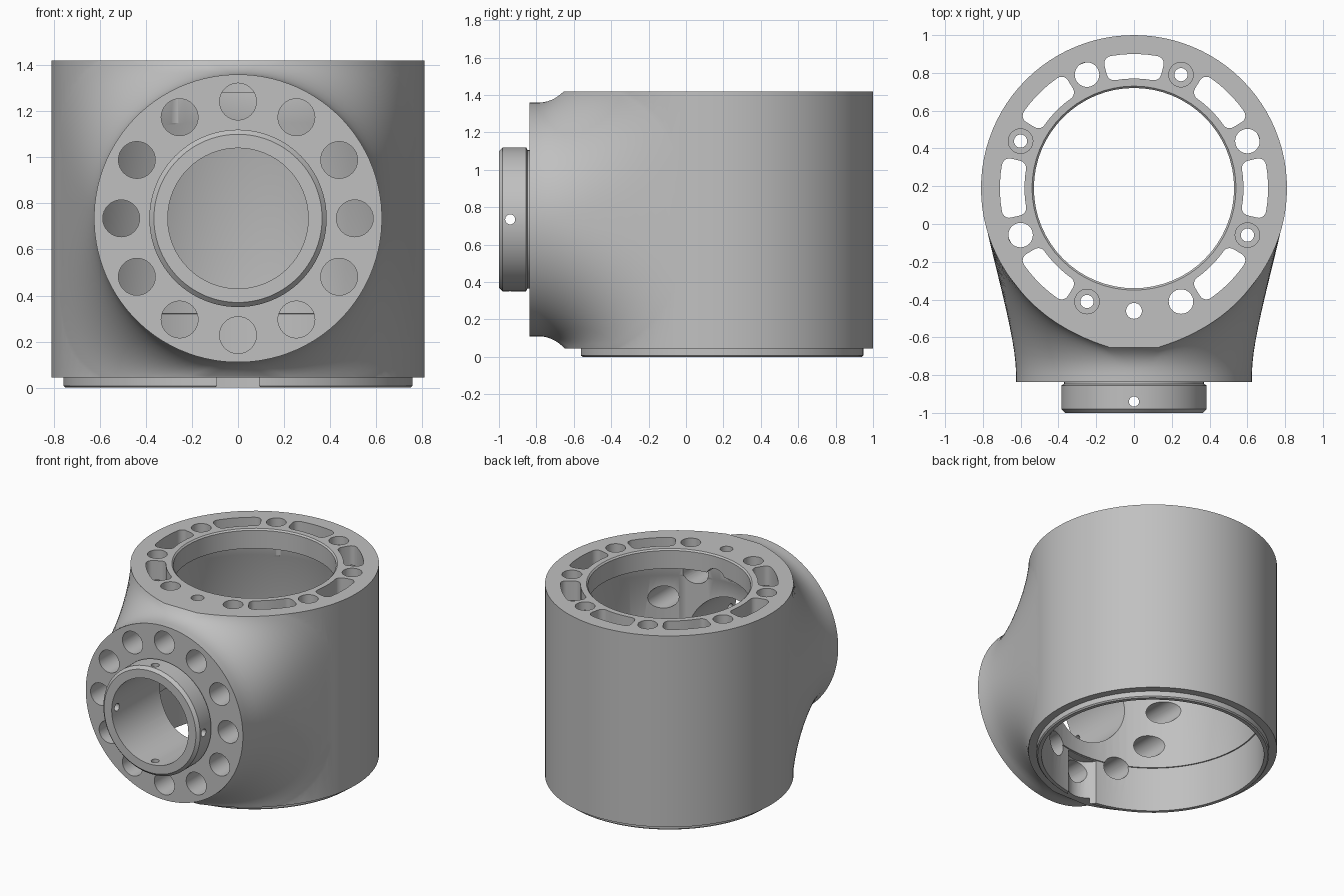
import bpy, bmesh, math
from math import sin, cos, pi, sqrt, radians
from mathutils import Vector

if "Cube" in bpy.data.objects:
    bpy.data.objects.remove(bpy.data.objects["Cube"])

grey = bpy.data.materials.new("machined_grey")
grey.use_nodes = True
colour = (0.53, 0.53, 0.53, 1)
grey.diffuse_color = colour
grey.node_tree.nodes["Principled BSDF"].inputs["Base Color"].default_value = colour

CY, MID = 0.19, 0.735          # barrel axis (y) and flange axis (z)
TOP, BASE, R = 1.42, 0.045, 0.81


def skin(name, rings):
    """Closed solid through a list of equal-length rings."""
    bm = bmesh.new()
    loops = [[bm.verts.new(p) for p in ring] for ring in rings]
    n = len(loops[0])
    for a, b in zip(loops, loops[1:]):
        for i in range(n):
            j = (i + 1) % n
            bm.faces.new((a[i], a[j], b[j], b[i]))
    bm.faces.new(loops[0])
    bm.faces.new(loops[-1])
    bmesh.ops.recalc_face_normals(bm, faces=bm.faces[:])
    mesh = bpy.data.meshes.new(name)
    bm.to_mesh(mesh)
    bm.free()
    mesh.materials.append(grey)
    obj = bpy.data.objects.new(name, mesh)
    bpy.context.collection.objects.link(obj)
    return obj


def lathe(name, profile, centre=(0, 0, 0), axis="z", seg=96):
    """Turned solid from (radius, position along axis) pairs."""
    rings = []
    for r, h in profile:
        ring = []
        for k in range(seg):
            u, v = r * cos(2 * pi * k / seg), r * sin(2 * pi * k / seg)
            p = {"x": (h, u, v), "y": (u, h, v), "z": (u, v, h)}[axis]
            ring.append(Vector(p) + Vector(centre))
        rings.append(ring)
    return skin(name, rings)


def depth(mesh):
    ys = [v.co.y for v in mesh.vertices] or [0]
    return max(ys) - min(ys)


def combine(target, other, op="DIFFERENCE"):
    """Boolean; no step may shorten the part, so a failed one is redone or undone."""
    before = target.data.copy()
    for solver in ("EXACT", "FLOAT"):
        mod = target.modifiers.new(op, "BOOLEAN")
        mod.operation, mod.object, mod.solver = op, other, solver
        bpy.context.view_layer.update()
        bpy.context.view_layer.objects.active = target
        bpy.ops.object.modifier_apply(modifier=mod.name)
        if depth(target.data) > depth(before) - 0.01:
            break
        target.data = before.copy()
    bpy.data.objects.remove(other)


def drill(target, radius, start, end, centre, axis="z", seg=32):
    combine(target, lathe("drill", [(radius, start), (radius, end)], centre, axis, seg))


# Barrel, left long so that both ends can be faced off with the neck
housing = lathe("joint_housing", [(R, BASE - 0.2), (R, TOP + 0.2)], (0, CY, 0))


# Side flange running in nearly straight lines back to the barrel
def power(v, e):
    return math.copysign(abs(v) ** e, v)


def blend_line(t):
    rim = Vector((0.625 * cos(t), -0.79, MID + 0.625 * sin(t)))
    x, z = 0.795 * power(cos(t), 0.35), MID + 0.745 * power(sin(t), 0.5)
    foot = Vector((x, CY - sqrt(0.808 ** 2 - x * x), z))
    span = (rim - foot).length
    h0, h1 = rim + Vector((0, 0.06 + 0.15 * span, 0)), foot.lerp(rim, 0.3)
    line = [rim - Vector((0, 0.047, 0))]
    for k in range(13):
        s = k / 12
        q = 1 - s
        line.append(rim * q**3 + h0 * 3 * q * q * s + h1 * 3 * q * s * s + foot * s**3)
    line.append(Vector((0.7 * foot.x, CY, MID + 0.7 * (foot.z - MID))))
    return line


lines = [blend_line(2 * pi * (k + 0.5) / 96) for k in range(96)]
combine(housing, skin("flange_neck", list(zip(*lines))), "UNION")
slab = lathe("slab", [(3, BASE), (3, TOP)], seg=4)
combine(housing, slab, "INTERSECT")

# Narrower locating lip below
lip = lathe("locating_lip", [(0.75, 0), (0.758, 0.008), (0.758, 0.15)], (0, CY, 0))
combine(housing, lip, "UNION")

# Pilot tube on the flange
tube = lathe("pilot_tube", [
    (0.365, -1), (0.385, -0.98), (0.385, -0.855), (0.37, -0.847), (0.37, -0.7)],
    (0, 0, MID), "y")
combine(housing, tube, "UNION")

# Hollow interior, top opening and tube bore
cavity = lathe("cavity", [(0.725, -0.1), (0.725, 0.32), (0.718, 0.321), (0.718, 1.14),
                          (0.713, 1.15), (0.713, 1.28)], (0, CY, 0))
combine(housing, cavity)
opening = lathe("opening", [(0.53, 1.1), (0.53, TOP - 0.01), (0.545, TOP + 0.005),
                            (0.545, 1.6)], (0, CY, 0), seg=64)
combine(housing, opening)
drill(housing, 0.305, -1.1, 0, (0, 0, MID), "y", 64)

# Key slot at the front of the lower bore
drill(housing, 0.13, -0.1, 0.315, (0, -0.47, 0))

# Ring of bolt holes through the flange
for k in range(12):
    a = radians(30 * k)
    drill(housing, 0.08, -1.1, -0.2, (0.507 * cos(a), 0, MID + 0.507 * sin(a)), "y")

# Small radial holes in the tube
for side in (-1, 1):
    drill(housing, 0.027, 0.25 * side, 0.45 * side, (0, -0.94, MID), "x", 16)
    drill(housing, 0.027, 0.25 * side, 0.45 * side, (0, -0.94, MID), "z", 16)


# Rounded arc slot in the top plate
def arc_slot(angle):
    half, inner, outer, c = radians(13.5), 0.58, 0.71, 0.04
    outline = []
    for radius, sr, sa, first in ((outer, -1, 1, 0), (inner, 1, 1, 90),
                                  (inner, 1, -1, 180), (outer, -1, -1, 270)):
        for k in range(6):
            b = radians(first + 18 * k)
            r = radius + sr * c + c * cos(b)
            a = angle + sa * (half - c / 0.65) + c * sin(b) / 0.65
            outline.append((r, a))
    # Finer points keep the long sides curved
    fine = []
    for (r, a), (r2, a2) in zip(outline, outline[1:] + outline[:1]):
        steps = 5 if abs(r - r2) < 0.001 and abs(a - a2) > 0.1 else 1
        fine += [(r, a + (a2 - a) * s / steps) for s in range(steps)]
    return skin("slot", [[(r * cos(a), CY + r * sin(a), z) for r, a in fine]
                         for z in (1.18, 1.6)])


for k in range(8):
    if k != 6:
        combine(housing, arc_slot(radians(45 * k)))
    # Alternating plain and counterbored holes
    a = radians(45 * k + 22.5)
    spot = (0.65 * cos(a), CY + 0.65 * sin(a), 0)
    if k % 2 == 0:
        drill(housing, 0.065, 1.15, 1.6, spot)
    else:
        drill(housing, 0.065, TOP - 0.06, 1.6, spot)
        drill(housing, 0.035, 1.15, 1.6, spot, seg=24)
drill(housing, 0.042, 1.15, 1.6, (0, CY - 0.65, 0), seg=24)

# Smooth turned surfaces, sharp machined edges
bpy.ops.object.select_all(action="DESELECT")
housing.select_set(True)
bpy.context.view_layer.objects.active = housing
bpy.ops.object.shade_smooth_by_angle(angle=radians(30))
